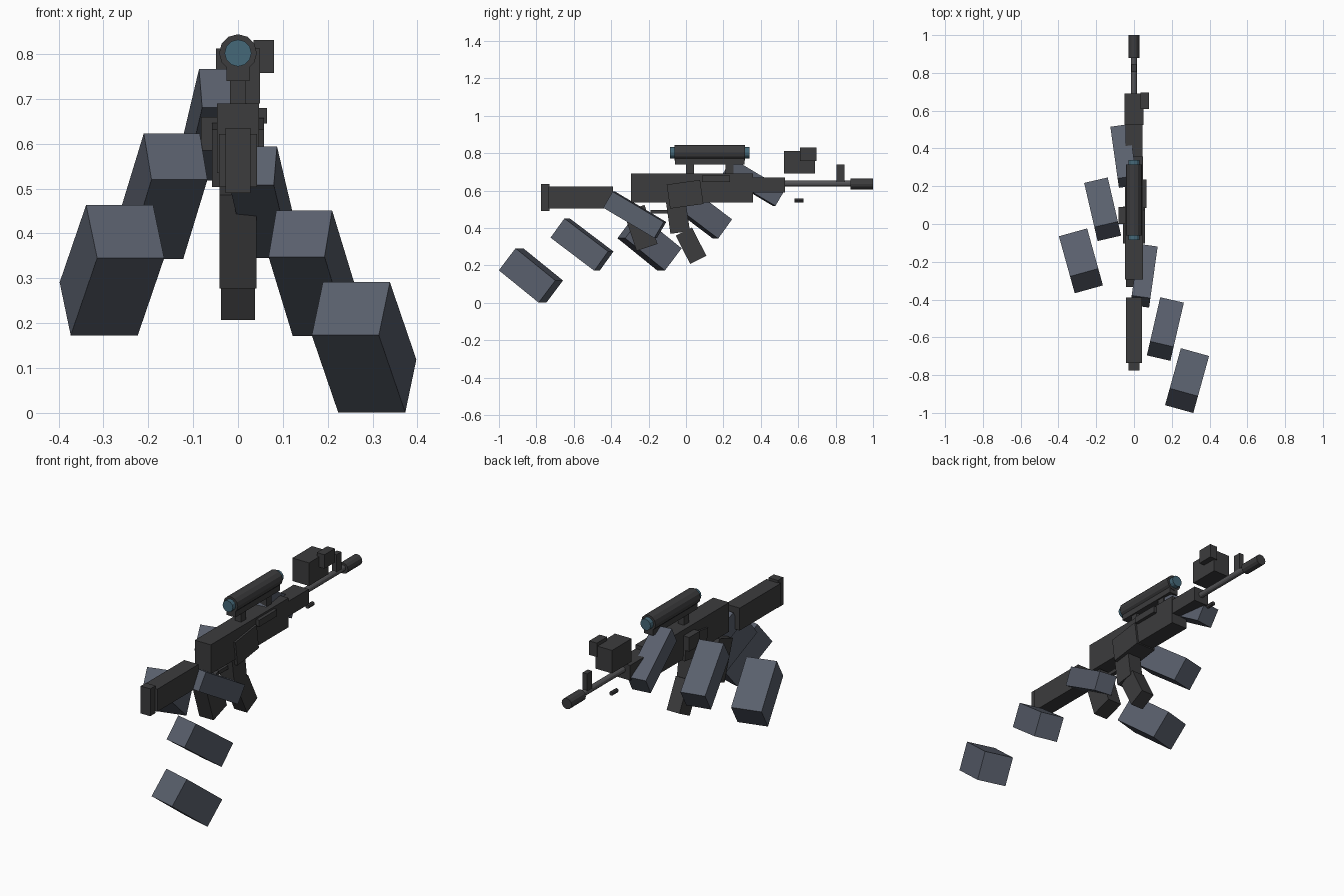
import bpy, bmesh
from math import radians, pi
from mathutils import Matrix, Euler

if "Cube" in bpy.data.objects:
    bpy.data.objects.remove(bpy.data.objects["Cube"])


def material(name, rgb):
    m = bpy.data.materials.new(name)
    m.diffuse_color = (*rgb, 1)
    m.use_nodes = True
    m.node_tree.nodes["Principled BSDF"].inputs["Base Color"].default_value = m.diffuse_color
    return m


DARK = material("dark_metal", (0.045, 0.045, 0.047))
STEEL = material("steel", (0.09, 0.09, 0.095))
SLATE = material("slate", (0.10, 0.115, 0.15))
GLASS = material("glass", (0.06, 0.14, 0.19))


def finish(name, bm, mat):
    me = bpy.data.meshes.new(name)
    bm.to_mesh(me)
    bm.free()
    me.materials.append(mat)
    ob = bpy.data.objects.new(name, me)
    bpy.context.collection.objects.link(ob)
    return ob


def block(name, centre, size, rot=(0, 0, 0), mat=DARK):
    """Box from centre and size; rotation in degrees."""
    bm = bmesh.new()
    m = (Matrix.Translation(centre)
         @ Euler([radians(a) for a in rot]).to_matrix().to_4x4()
         @ Matrix.Diagonal((*size, 1)))
    bmesh.ops.create_cube(bm, size=1, matrix=m)
    return finish(name, bm, mat)


def span(name, x, y, z, mat=DARK):
    """Box from its limits on each axis."""
    lim = (x, y, z)
    return block(name, [(a + b) / 2 for a, b in lim], [b - a for a, b in lim], mat=mat)


def rod(name, y0, y1, z, r, mat=DARK, sides=12):
    """Cylinder lying along y."""
    bm = bmesh.new()
    m = Matrix.Translation((0, (y0 + y1) / 2, z)) @ Matrix.Rotation(pi / 2, 4, 'X')
    bmesh.ops.create_cone(bm, cap_ends=True, segments=sides, radius1=r, radius2=r,
                          depth=y1 - y0, matrix=m)
    return finish(name, bm, mat)


# Body and stock
span("receiver", (-.047, .047), (-.295, .357), (.535, .69))
span("handguard", (-.044, .044), (.23, .53), (.59, .67))
span("stock", (-.042, .042), (-.735, -.39), (.503, .622))
span("butt_pad", (-.028, .028), (-.775, -.73), (.49, .635))

# Side details
block("magazine_well", (0, -.005, .58), (.115, .18, .13), (8, 0, 0))
span("bolt_cover", (.04, .065), (.085, .235), (.645, .68))
span("left_side_box", (-.082, -.04), (0, .09), (.585, .66))

# Grip, trigger and two-part magazine
block("grip", (0, -.243, .40), (.083, .118, .22), (18.5, 0, 0))
span("trigger", (-.012, .012), (-.19, -.09), (.478, .497))
block("magazine_upper", (0, -.043, .46), (.08, .105, .17), (8, 0, 0))
block("magazine_lower", (0, .027, .305), (.075, .097, .17), (27, 0, 0))

# Barrel group
rod("barrel", .52, .89, .637, .016, STEEL)
rod("muzzle", .88, 1.0, .635, .029)
span("front_sight", (-.013, .013), (.805, .847), (.645, .738))
rod("lower_pin", .58, .627, .546, .011, sides=8)

# Detached sight box ahead of the scope
span("sight_box", (-.049, .049), (.525, .69), (.69, .812))
span("sight_side_box", (.035, .08), (.61, .697), (.757, .831))

# Scope with lenses and mounts
rod("scope_tube", -.062, .315, .802, .042)
rod("scope_lenses", -.086, .34, .802, .03, GLASS)
span("scope_rail", (-.026, .026), (-.06, .313), (.74, .79))
for i, y in enumerate((0, .212)):
    span(f"scope_mount_{i + 1}", (-.018, .018), (y, y + .043), (.68, .75))

# Limb blocks: three per side, left set mirrored and shifted forward and up
limbs = [("upper", (.053, -.274, .47), (.10, .32, .10), -30.5, -8),
         ("middle", (.166, -.556, .311), (.128, .298, .128), -36.4, -13),
         ("end", (.281, -.829, .146), (.155, .28, .15), -38, -15.5)]
for name, (x, y, z), size, pitch, yaw in limbs:
    block(f"right_limb_{name}", (x, y, z), size, (pitch, 0, yaw), SLATE)
    block(f"left_limb_{name}", (-x, y + .634, z + .172), size, (pitch, 0, -yaw), SLATE)
